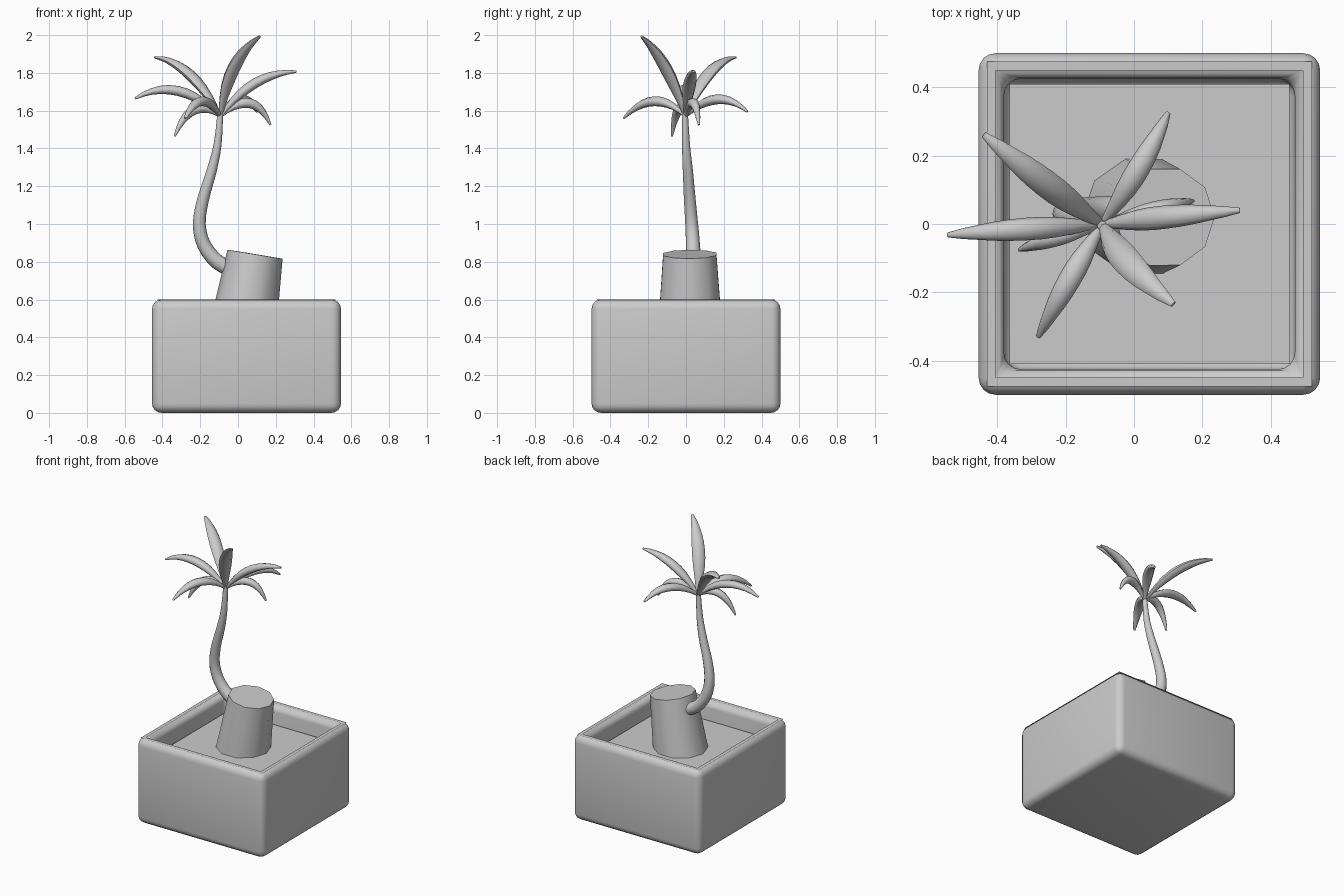
import bpy, bmesh, math
from mathutils import Vector

if "Cube" in bpy.data.objects:
    bpy.data.objects.remove(bpy.data.objects["Cube"])


def add_object(name, bm, angle=40):
    bmesh.ops.recalc_face_normals(bm, faces=bm.faces[:])
    me = bpy.data.meshes.new(name)
    bm.to_mesh(me)
    bm.free()
    ob = bpy.data.objects.new(name, me)
    bpy.context.collection.objects.link(ob)
    bpy.ops.object.select_all(action='DESELECT')
    ob.select_set(True)
    bpy.context.view_layer.objects.active = ob
    bpy.ops.object.shade_smooth_by_angle(angle=math.radians(angle))
    return ob


def tube(name, pts, widths, depths, sides, ref, angle=60):
    """Loft elliptical rings along a path; ref is the width direction."""
    bm = bmesh.new()
    rings = []
    for i, p in enumerate(pts):
        t = (pts[min(i + 1, len(pts) - 1)] - pts[max(i - 1, 0)]).normalized()
        side = (ref - t * ref.dot(t)).normalized()
        up = t.cross(side)
        rings.append([bm.verts.new(p + side * widths[i] * math.cos(a) + up * depths[i] * math.sin(a))
                      for a in (2 * math.pi * k / sides for k in range(sides))])
    for a, b in zip(rings, rings[1:]):
        for k in range(sides):
            n = (k + 1) % sides
            bm.faces.new((a[k], a[n], b[n], b[k]))
    bm.faces.new(rings[0])
    bm.faces.new(rings[-1])
    return add_object(name, bm, angle)


# Planter: hollowed cube with rounded edges
bm = bmesh.new()
bmesh.ops.create_cube(bm, size=1)
for v in bm.verts:
    v.co = Vector((v.co.x + 0.045, v.co.y, (v.co.z + 0.5) * 0.6))
top = max(bm.faces, key=lambda f: f.calc_center_median().z)
bmesh.ops.inset_region(bm, faces=[top], thickness=0.105)
bmesh.ops.translate(bm, verts=bmesh.ops.extrude_discrete_faces(bm, faces=[top])['faces'][0].verts[:],
                    vec=(0, 0, -0.25))
bmesh.ops.bevel(bm, geom=[e for e in bm.edges if e.calc_face_angle(0) > 0.5], offset=0.05, segments=4,
                profile=0.5, affect='EDGES')
add_object("planter", bm)

# Soil surface
bm = bmesh.new()
bmesh.ops.create_cube(bm, size=1)
for v in bm.verts:
    v.co = Vector((v.co.x * 0.82 + 0.045, v.co.y * 0.82, 0.42 + v.co.z * 0.1))
add_object("soil", bm)

# Stump: leaning ten-sided tapered cylinder
axis = Vector((0.2, 0, 1)).normalized()
tube("stump", [Vector((0.025, 0.022, 0.44)), Vector((0.09, 0.02, 0.84))],
     [0.178, 0.148], [0.178, 0.148], 10, Vector((1, 0, 0)), 50)

# Trunk: curved, tapering
keys = [Vector(p) for p in ((-0.02, 0.04, 0.755), (-0.11, 0.04, 0.80), (-0.18, 0.037, 0.89),
                            (-0.205, 0.03, 1.0), (-0.185, 0.02, 1.13), (-0.14, 0.01, 1.28),
                            (-0.108, 0.0, 1.42), (-0.093, -0.005, 1.60))]
radii = [0.043, 0.040, 0.037, 0.034, 0.031, 0.027, 0.021, 0.014]
path, rad = [], []
for i in range(len(keys) - 1):
    p0, p1, p2, p3 = keys[max(i - 1, 0)], keys[i], keys[i + 1], keys[min(i + 2, len(keys) - 1)]
    for s in range(3):
        t = s / 3
        path.append(0.5 * (2 * p1 + (p2 - p0) * t + (2 * p0 - 5 * p1 + 4 * p2 - p3) * t * t
                           + (3 * p1 - p0 - 3 * p2 + p3) * t ** 3))
        rad.append(radii[i] + (radii[i + 1] - radii[i]) * t)
path.append(keys[-1])
rad.append(radii[-1])
tube("trunk", path, rad, rad, 12, Vector((0, 1, 0)))

# Fronds: middle point, tip point, half width
fronds = [
    ((-0.02, -0.11, 1.83), (0.115, -0.235, 1.993), 0.042),
    ((0.09, 0.02, 1.745), (0.31, 0.04, 1.807), 0.034),
    ((-0.26, 0.12, 1.795), (-0.44, 0.262, 1.882), 0.040),
    ((-0.32, -0.015, 1.705), (-0.545, -0.032, 1.665), 0.033),
    ((-0.19, -0.165, 1.65), (-0.28, -0.33, 1.56), 0.033),
    ((-0.23, -0.04, 1.605), (-0.335, -0.075, 1.465), 0.026),
    ((0.06, 0.04, 1.64), (0.172, 0.068, 1.525), 0.026),
    ((0.015, 0.165, 1.66), (0.10, 0.325, 1.595), 0.033),
]
base = Vector((-0.093, -0.002, 1.57))
profile = [0.3, 0.5, 0.72, 0.9, 1.0, 1.0, 0.95, 0.84, 0.66, 0.48, 0.22]
for i, (mid, tip, w) in enumerate(fronds):
    mid, tip = Vector(mid), Vector(tip)
    ctrl = 2 * mid - (base + tip) / 2
    pts = [base * (1 - t) ** 2 + ctrl * 2 * t * (1 - t) + tip * t * t for t in (k / 10 for k in range(11))]
    side = Vector((0, 0, 1)).cross(tip - base)
    tube(f"frond_{i + 1}", pts, [w * r for r in profile], [0.026 * r for r in profile], 8, side)
